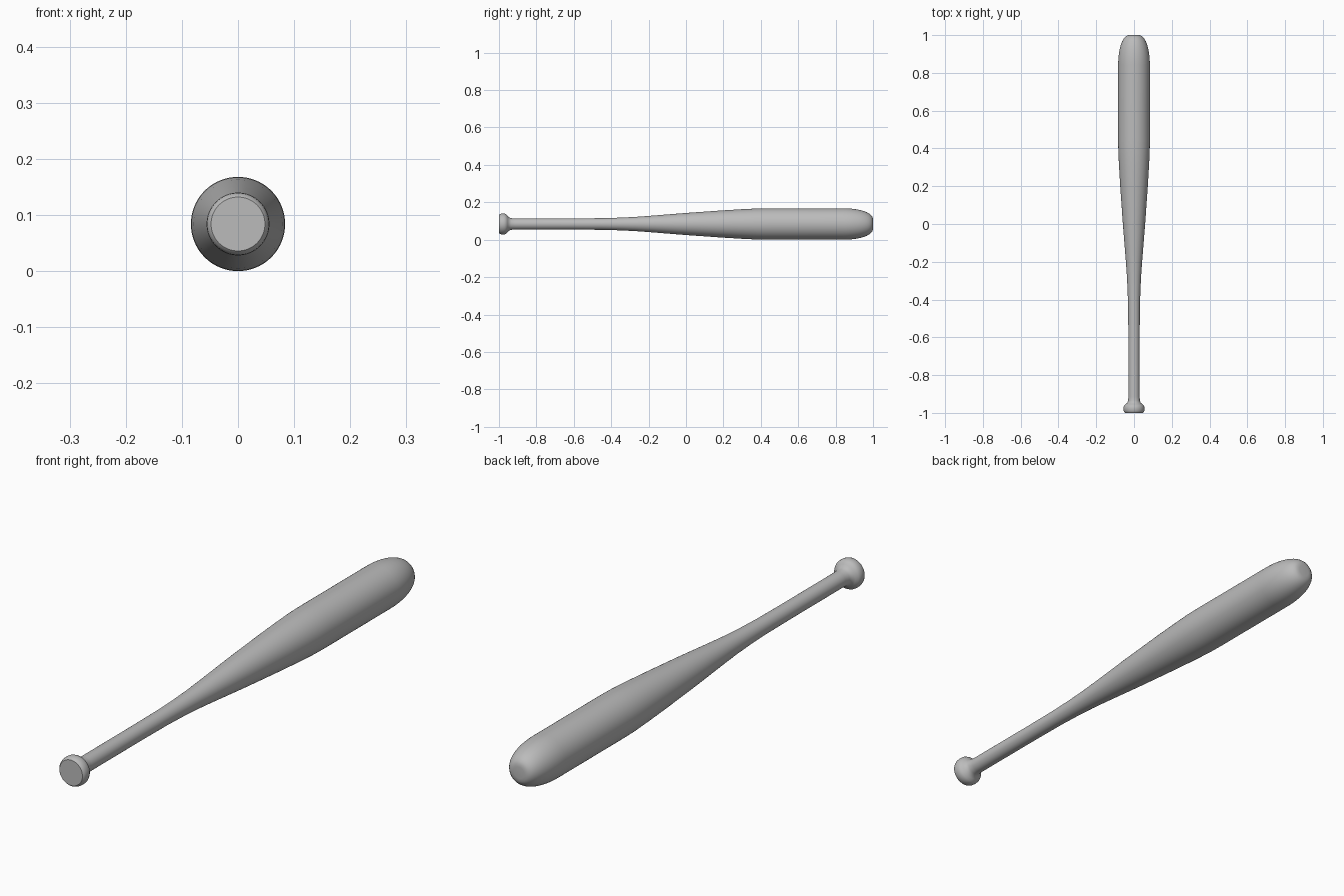
import bpy, bmesh, math

if "Cube" in bpy.data.objects:
    bpy.data.objects.remove(bpy.data.objects["Cube"])

SIDES = 64
AXIS_Z = 0.084

grey = bpy.data.materials.new("plain grey")
grey.diffuse_color = (0.5, 0.5, 0.5, 1)
grey.use_nodes = True
grey.node_tree.nodes["Principled BSDF"].inputs["Base Color"].default_value = grey.diffuse_color


def smoothstep_points(y0, r0, y1, r1, n):
    """Gentle S-shaped taper between two radii."""
    pts = []
    for i in range(n + 1):
        t = i / n
        pts.append((y0 + (y1 - y0) * t, r0 + (r1 - r0) * (t * t * (3 - 2 * t))))
    return pts


# Knob: flat butt, rounded rim, flare into the handle
profile = [(-1.0, 0.048), (-0.996, 0.052), (-0.988, 0.055), (-0.978, 0.056),
           (-0.968, 0.055), (-0.960, 0.051), (-0.953, 0.043), (-0.946, 0.035),
           (-0.935, 0.031), (-0.915, 0.030)]
# Handle and taper
profile += [(-0.6, 0.030), (-0.45, 0.031), (-0.35, 0.034), (-0.27, 0.038),
            (-0.2, 0.043), (-0.1, 0.051), (0.0, 0.059), (0.1, 0.066),
            (0.2, 0.073), (0.3, 0.079), (0.38, 0.083), (0.44, 0.084)]
# Barrel and rounded tip
for i in range(13):
    a = math.pi / 2 * i / 12
    profile.append((0.84 + 0.16 * math.sin(a) ** 1.0,
                    0.022 + 0.062 * math.cos(a) ** 0.85 if i < 12 else 0.022))

bm = bmesh.new()
rings = []
for y, r in profile:
    rings.append([bm.verts.new((r * math.cos(2 * math.pi * k / SIDES), y,
                                AXIS_Z + r * math.sin(2 * math.pi * k / SIDES)))
                  for k in range(SIDES)])
for a, b in zip(rings, rings[1:]):
    for k in range(SIDES):
        j = (k + 1) % SIDES
        bm.faces.new((a[k], b[k], b[j], a[j]))
# Flat ends
bm.faces.new(rings[0])
bm.faces.new(rings[-1][::-1])
bmesh.ops.recalc_face_normals(bm, faces=bm.faces)

mesh = bpy.data.meshes.new("bat")
bm.to_mesh(mesh)
bm.free()
bat = bpy.data.objects.new("bat", mesh)
bpy.context.collection.objects.link(bat)
mesh.materials.append(grey)
bpy.context.view_layer.objects.active = bat
bat.select_set(True)
bpy.ops.object.shade_smooth_by_angle(angle=math.radians(35))
